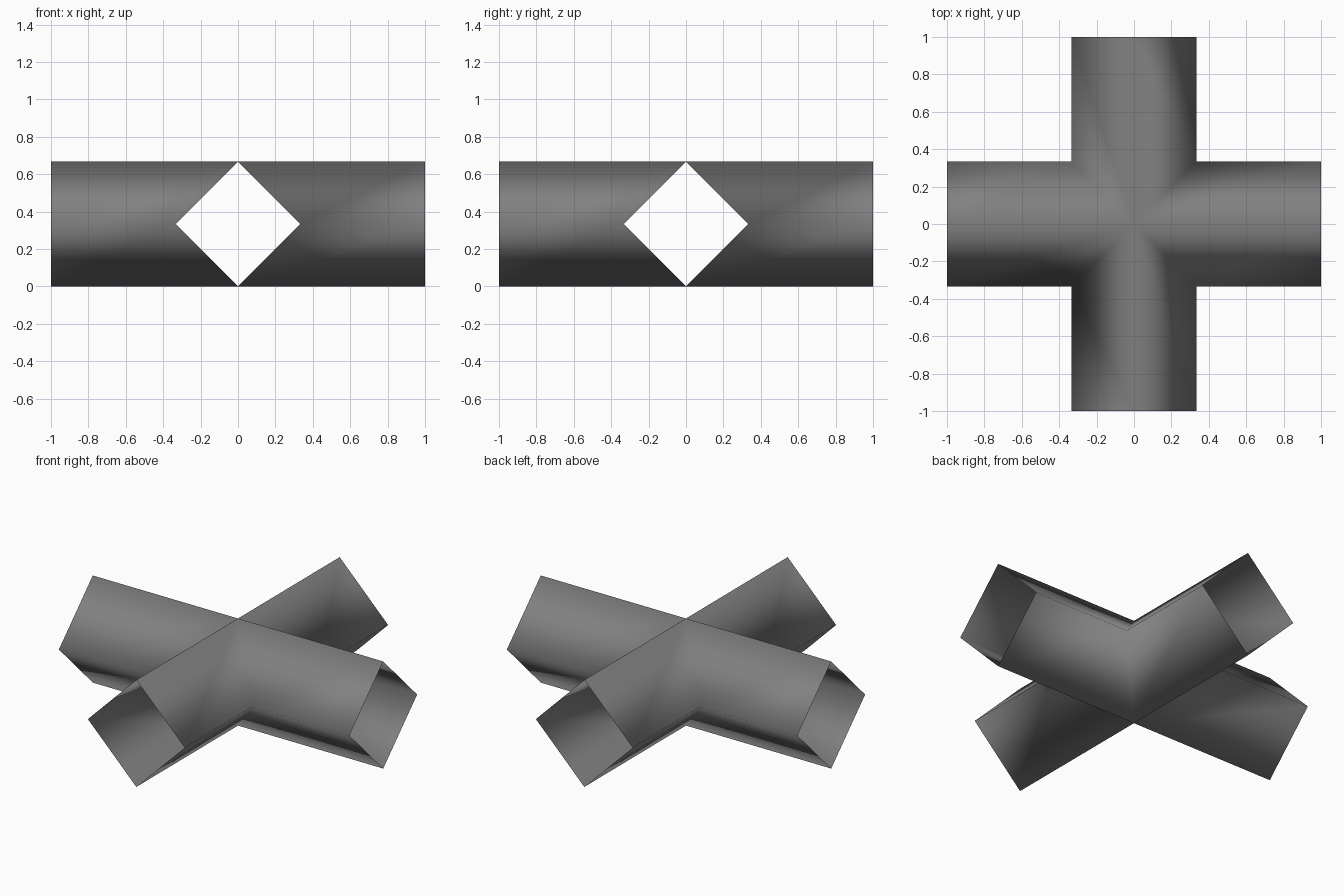
import bpy, bmesh
from math import pi
from mathutils import Matrix, Vector

cube = bpy.data.objects.get("Cube")
if cube:
    bpy.data.objects.remove(cube, do_unlink=True)

R = 1 / 3      # half diagonal of the diamond section
LENGTH = 1.0   # reach of each arm from the centre

# Material
grey = bpy.data.materials.new("mid grey")
grey.use_nodes = True
colour = (0.22, 0.22, 0.22, 1)
grey.diffuse_color = colour
grey.node_tree.nodes["Principled BSDF"].inputs["Base Color"].default_value = colour

# Diamond section: mitred at the centre, square at the open end
section = [(0, 1), (1, 0), (0, -1), (-1, 0)]
inner = [Vector((abs(y) * R, y * R, R + z * R)) for y, z in section]
outer = [Vector((LENGTH, y * R, R + z * R)) for y, z in section]

# Four open arms, welded into one smooth shell
bm = bmesh.new()
for quarter in range(4):
    turn = Matrix.Rotation(quarter * pi / 2, 4, 'Z')
    a = [bm.verts.new(turn @ p) for p in inner]
    b = [bm.verts.new(turn @ p) for p in outer]
    for i in range(4):
        j = (i + 1) % 4
        bm.faces.new((a[i], a[j], b[j], b[i]))
bmesh.ops.remove_doubles(bm, verts=bm.verts, dist=1e-4)
bmesh.ops.recalc_face_normals(bm, faces=bm.faces)
top = max(bm.faces, key=lambda f: f.calc_center_median().z)
if top.normal.z < 0:
    bmesh.ops.reverse_faces(bm, faces=bm.faces)
for face in bm.faces:
    face.smooth = True

mesh = bpy.data.meshes.new("cross_pipe")
bm.to_mesh(mesh)
bm.free()
mesh.materials.append(grey)
pipe = bpy.data.objects.new("cross_pipe", mesh)
bpy.context.collection.objects.link(pipe)
